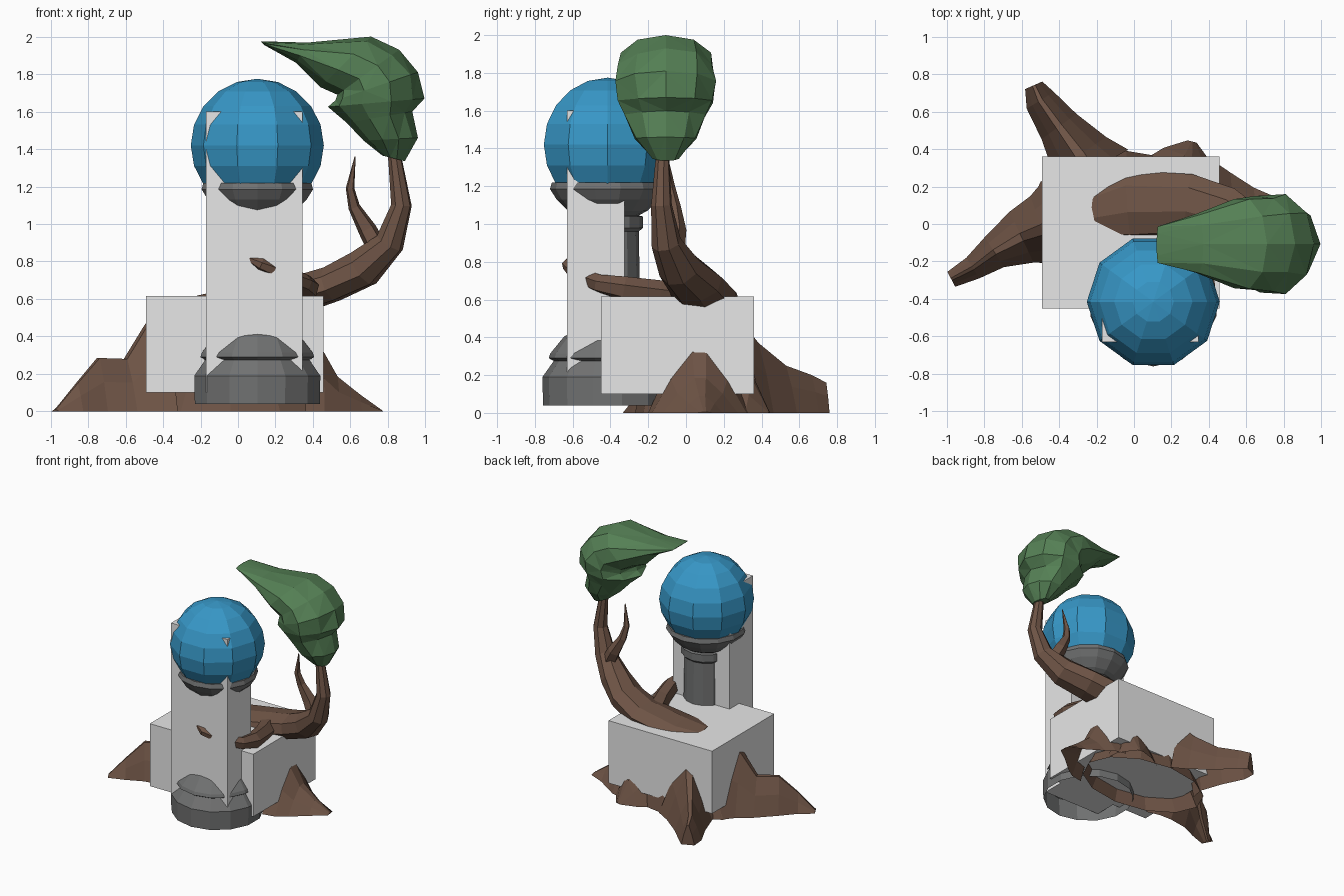
import bpy, bmesh, math, random
from mathutils import Vector

if "Cube" in bpy.data.objects:
    bpy.data.objects.remove(bpy.data.objects["Cube"])

random.seed(4)


def material(name, rgb):
    m = bpy.data.materials.new(name)
    m.diffuse_color = (*rgb, 1)
    m.use_nodes = True
    m.node_tree.nodes["Principled BSDF"].inputs["Base Color"].default_value = m.diffuse_color
    return m


PALE = material("pale grey", (0.80, 0.80, 0.80))
STONE = material("dark stone", (0.165, 0.168, 0.168))
BLUE = material("glass blue", (0.038, 0.31, 0.57))
BARK = material("bark brown", (0.155, 0.088, 0.06))
LEAF = material("leaf green", (0.09, 0.215, 0.09))


def finish(name, bm, mat):
    bmesh.ops.recalc_face_normals(bm, faces=bm.faces)
    mesh = bpy.data.meshes.new(name)
    bm.to_mesh(mesh)
    bm.free()
    mesh.materials.append(mat)
    ob = bpy.data.objects.new(name, mesh)
    bpy.context.collection.objects.link(ob)
    return ob


def loft(name, rings, mat, caps=(True, True), closed=True, tris=False):
    bm = bmesh.new()
    vs = [[bm.verts.new(p) for p in ring] for ring in rings]
    n = len(vs[0])
    for a, b in zip(vs, vs[1:]):
        for i in range(n if closed else n - 1):
            j = (i + 1) % n
            bm.faces.new((a[i], a[j], b[j], b[i]))
    if tris:
        bmesh.ops.triangulate(bm, faces=bm.faces[:])
    if caps[0]:
        bm.faces.new(vs[0][::-1])
    if caps[1]:
        bm.faces.new(vs[-1])
    return finish(name, bm, mat)


def box(name, x0, x1, y0, y1, z0, z1):
    rings = [[(x0, y0, z), (x1, y0, z), (x1, y1, z), (x0, y1, z)] for z in (z0, z1)]
    return loft(name, rings, PALE)


def tangent(c, i):
    return (c[min(i + 1, len(c) - 1)] - c[max(i - 1, 0)]).normalized()


def tube(name, pts, ref, n=7):
    """Tapered limb through (x, y, z, radius[, side radius]) points."""
    c = [Vector(p[:3]) for p in pts]
    rings = []
    for i, p in enumerate(pts):
        t = tangent(c, i)
        u = Vector(ref).cross(t).normalized()
        v = t.cross(u)
        angles = [2 * math.pi * (k + 0.25) / n for k in range(n)]
        rings.append([c[i] + u * math.cos(a) * p[3] + v * math.sin(a) * p[-1] for a in angles])
    return loft(name, rings, BARK)


def root(name, pts):
    """Ridged root standing on the ground, through (x, y, ridge height, half width)."""
    c = [Vector((p[0], p[1], 0)) for p in pts]
    rings = []
    for i, (x, y, z, w) in enumerate(pts):
        side = Vector((0, 0, 1)).cross(tangent(c, i))
        rings.append([c[i] + side * w * s + Vector((0, 0, z * h))
                      for s, h in ((-1, 0), (-0.6, 0.55), (-0.15, 1), (0.15, 1), (0.6, 0.55), (1, 0))])
    return loft(name, rings, BARK, (False, True), closed=False)


def lathe(name, profile, cx, cy, n, mat):
    rings = [[(cx + r * math.sin(2 * math.pi * k / n), cy - r * math.cos(2 * math.pi * k / n), z)
              for k in range(n)] for r, z in profile]
    return loft(name, rings, mat, (False, True))


# Plain blocks
box("large_block", -0.49, 0.455, -0.45, 0.36, 0.10, 0.615)
box("tall_block", -0.17, 0.345, -0.63, -0.325, 0.10, 1.60)

# Pedestal: drum base, lip, column, collar and bowl
CX, CY = 0.103, -0.415
lathe("pedestal", [(0.342, 0.04), (0.345, 0.19), (0.285, 0.275), (0.312, 0.29), (0.303, 0.315),
                   (0.23, 0.405), (0.175, 0.43), (0.165, 0.96), (0.187, 0.98), (0.187, 1.04),
                   (0.165, 1.045), (0.21, 1.07), (0.27, 1.13), (0.305, 1.185), (0.295, 1.22),
                   (0.2, 1.22)], CX, CY, 14, STONE)

# Orb
bm = bmesh.new()
bmesh.ops.create_uvsphere(bm, u_segments=10, v_segments=10, radius=0.355)
for v in bm.verts:      # turn so a flat side faces the front
    r, a = math.hypot(v.co.x, v.co.y), math.atan2(v.co.y, v.co.x)
    a = round((a - math.pi / 5) / (math.pi / 10)) * math.pi / 10 if r > 1e-4 else 0
    v.co.x, v.co.y = r * math.cos(a), r * math.sin(a)
if min(v.co.y for v in bm.verts) < -0.35:
    for v in bm.verts:
        v.co.x, v.co.y = v.co.y, v.co.x
bmesh.ops.translate(bm, vec=(CX, CY, 1.42), verts=bm.verts)
finish("orb", bm, BLUE)

# Stump skirt, open underneath
stump = []
for z, rx, ry in ((0, 0.53, 0.33), (0.13, 0.46, 0.3), (0.35, 0.38, 0.26), (0.58, 0.3, 0.2)):
    stump.append([(-0.04 + rx * math.cos(k * math.pi / 6), 0.06 + ry * math.sin(k * math.pi / 6), z)
                  for k in range(12)])
loft("stump", stump, BARK, (False, False))

# Roots
root("left_root", [(-0.40, 0.0, 0.56, 0.25), (-0.49, -0.03, 0.46, 0.19), (-0.60, -0.07, 0.28, 0.15),
                   (-0.745, -0.15, 0.285, 0.095), (-0.86, -0.235, 0.15, 0.065),
                   (-0.975, -0.295, 0.01, 0.045)])
root("back_root", [(-0.24, 0.28, 0.48, 0.24), (-0.29, 0.37, 0.37, 0.17), (-0.40, 0.52, 0.25, 0.115),
                   (-0.50, 0.66, 0.2, 0.085), (-0.535, 0.74, 0.16, 0.05)])
root("right_root", [(0.36, 0.07, 0.44, 0.27), (0.455, 0.07, 0.32, 0.25), (0.53, 0.075, 0.185, 0.2),
                    (0.65, 0.085, 0.09, 0.11), (0.77, 0.10, 0.005, 0.04)])
root("small_back_root", [(0.25, 0.27, 0.32, 0.2), (0.29, 0.36, 0.17, 0.14), (0.31, 0.44, 0.005, 0.025)])

# Leaning trunk, twig and the branch that curls round the tall block
Z, Y = (0, 0, 1), (0, 1, 0)
tube("trunk", [(-0.22, 0.06, 0.57, 0.05, 0.14), (-0.03, 0.1, 0.57, 0.09, 0.19),
               (0.30, 0.1, 0.615, 0.105, 0.17), (0.50, 0.05, 0.68, 0.1, 0.15),
               (0.67, -0.035, 0.765, 0.108, 0.115), (0.81, -0.105, 0.9, 0.08),
               (0.872, -0.13, 1.1, 0.056), (0.84, -0.125, 1.33, 0.038), (0.82, -0.12, 1.45, 0.03)], Y, 8)
tube("twig", [(0.77, -0.07, 0.82, 0.06), (0.69, -0.05, 0.97, 0.052), (0.62, -0.06, 1.09, 0.033),
              (0.598, -0.08, 1.19, 0.024), (0.625, -0.1, 1.36, 0.003)], Y, 5)
tube("curling_branch", [(0.25, 0.08, 0.6, 0.09), (0.33, -0.15, 0.635, 0.07), (0.37, -0.33, 0.66, 0.065),
                        (0.35, -0.46, 0.685, 0.05), (0.25, -0.57, 0.73, 0.045),
                        (0.12, -0.625, 0.785, 0.034), (0.05, -0.61, 0.82, 0.015)], Z, 6)

# Windswept foliage: sections by (top x, top z, bottom x, bottom z, half width)
sections = [(0.12, 1.975, 0.14, 1.955, 0.10), (0.37, 1.968, 0.31, 1.86, 0.165),
            (0.71, 2.0, 0.44, 1.73, 0.24), (0.86, 1.93, 0.53, 1.69, 0.262),
            (0.96, 1.81, 0.52, 1.66, 0.265), (0.995, 1.67, 0.48, 1.625, 0.255),
            (0.93, 1.60, 0.58, 1.54, 0.215), (0.96, 1.46, 0.67, 1.445, 0.165),
            (0.89, 1.335, 0.77, 1.365, 0.075)]
rings = []
for tx, tz, bx, bz, hy in sections:
    mid = Vector(((tx + bx) / 2, -0.107, (tz + bz) / 2))
    half = Vector(((tx - bx) / 2, 0, (tz - bz) / 2))
    ring = []
    for k in range(10):
        a = 2 * math.pi * k / 10
        j = random.uniform(0.93, 1.03) if k not in (0, 5) else 1
        ring.append(mid + half * math.cos(a) * j + Vector((0, hy * math.sin(a) * 1.04 * j, 0)))
    rings.append(ring)
loft("foliage", rings, LEAF, tris=True)
